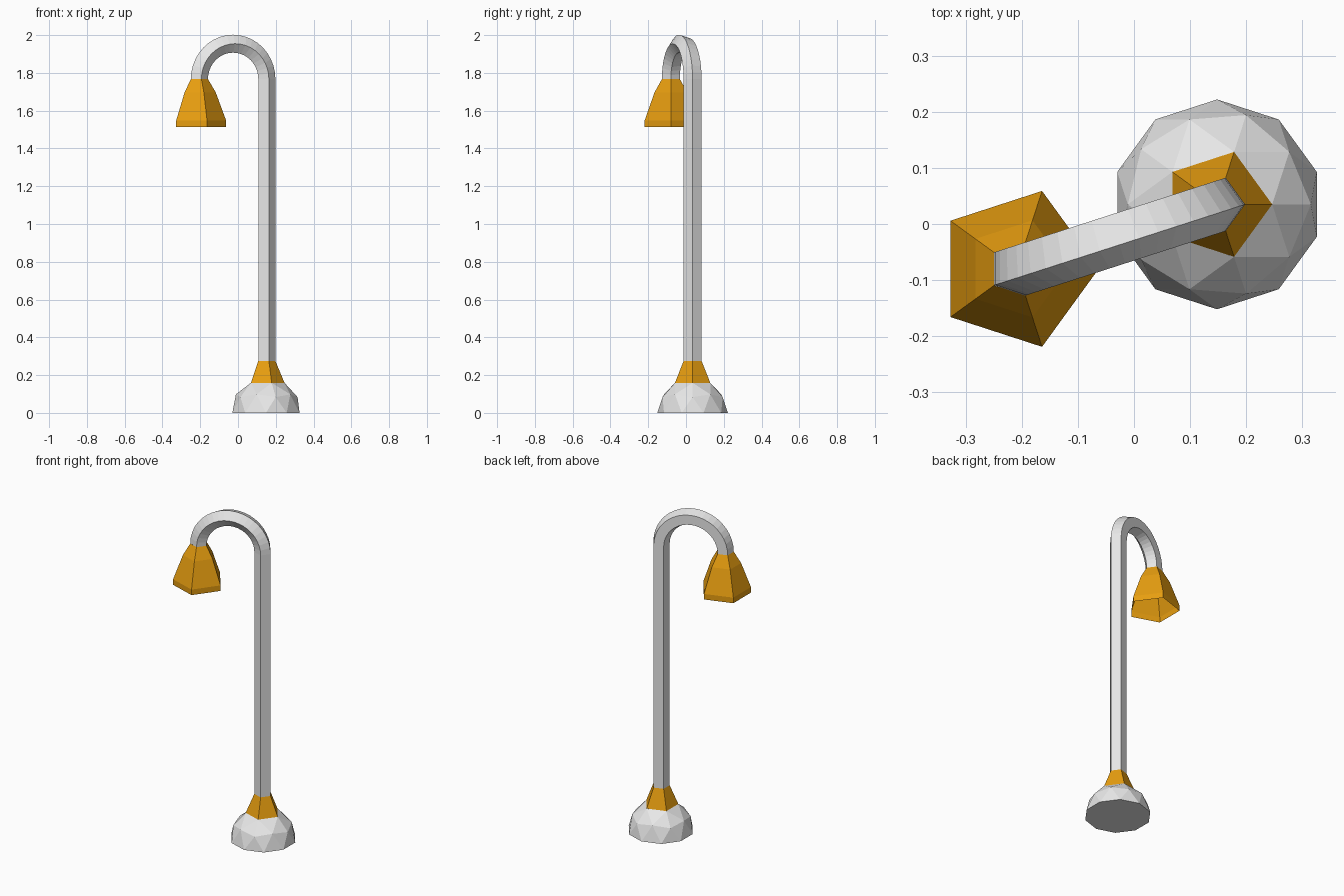
import bpy, bmesh
from math import sin, cos, pi, radians
from mathutils import Vector

if "Cube" in bpy.data.objects:
    bpy.data.objects.remove(bpy.data.objects["Cube"])


def material(name, rgb):
    m = bpy.data.materials.new(name)
    m.diffuse_color = (*rgb, 1)
    m.use_nodes = True
    m.node_tree.nodes["Principled BSDF"].inputs["Base Color"].default_value = m.diffuse_color
    return m


GREY = material("light_grey", (0.8, 0.8, 0.8))
ORANGE = material("amber", (0.8, 0.34, 0.005))

POLE = Vector((0.148, 0.035, 0))      # pole axis
LAMP = Vector((-0.209, -0.080, 0))    # shade axis
TUBE_R, BEND_Z = 0.05, 1.767
BASE_R = 0.187


def finish(name, bm, mat):
    mesh = bpy.data.meshes.new(name)
    bmesh.ops.recalc_face_normals(bm, faces=bm.faces[:])
    bm.to_mesh(mesh)
    bm.free()
    mesh.materials.append(mat)
    obj = bpy.data.objects.new(name, mesh)
    bpy.context.collection.objects.link(obj)
    return obj


def pentagon(centre, r, z):
    return [Vector((centre.x + r * cos(radians(72 * k)),
                    centre.y + r * sin(radians(72 * k)), z)) for k in range(5)]


def loft(name, rings, mat):
    """Open shell joining successive five-sided rings."""
    bm = bmesh.new()
    loops = [[bm.verts.new(p) for p in ring] for ring in rings]
    for a, b in zip(loops, loops[1:]):
        for k in range(5):
            n = (k + 1) % 5
            bm.faces.new((a[k], a[n], b[n], b[k]))
    return finish(name, bm, mat)


# Faceted half-dome base with a closed underside
bm = bmesh.new()
bmesh.ops.create_icosphere(bm, subdivisions=2, radius=BASE_R)
bmesh.ops.delete(bm, geom=[v for v in bm.verts if v.co.z < -0.001], context='VERTS')
bmesh.ops.holes_fill(bm, edges=[e for e in bm.edges if e.is_boundary], sides=0)
# The crown is open where the collar sits
bmesh.ops.delete(bm, geom=[v for v in bm.verts if v.co.z > BASE_R * 0.95], context='VERTS')
bmesh.ops.translate(bm, verts=bm.verts[:], vec=POLE)
finish("dome_base", bm, GREY)

# Tapered collar from the dome to the pole
loft("base_collar", [pentagon(POLE, BASE_R * 0.5257, BASE_R * 0.8507),
                     pentagon(POLE, TUBE_R, 0.275)], ORANGE)

# Straight pole and half-circle bend as one tube
mid = (POLE + LAMP) / 2
out = (POLE - LAMP).normalized()
side = Vector((-out.y, out.x, 0))
bend_r = (POLE - LAMP).length / 2
section = pentagon(Vector(), TUBE_R, 0)
rings = [pentagon(POLE, TUBE_R, 0.275)]
STEPS = 20
for i in range(STEPS + 1):
    t = pi * i / STEPS
    ring = []
    for p in section:
        r = bend_r + p.dot(out)
        ring.append(mid + out * r * cos(t) + side * p.dot(side)
                    + Vector((0, 0, BEND_Z + r * sin(t))))
    rings.append(ring)
loft("pole_and_bend", rings, GREY)

# Flared lamp shade, open underneath
loft("lamp_shade", [pentagon(LAMP, r, z) for r, z in
                    ((TUBE_R, BEND_Z), (0.091, 1.697), (0.146, 1.548), (0.146, 1.514))],
     ORANGE)
